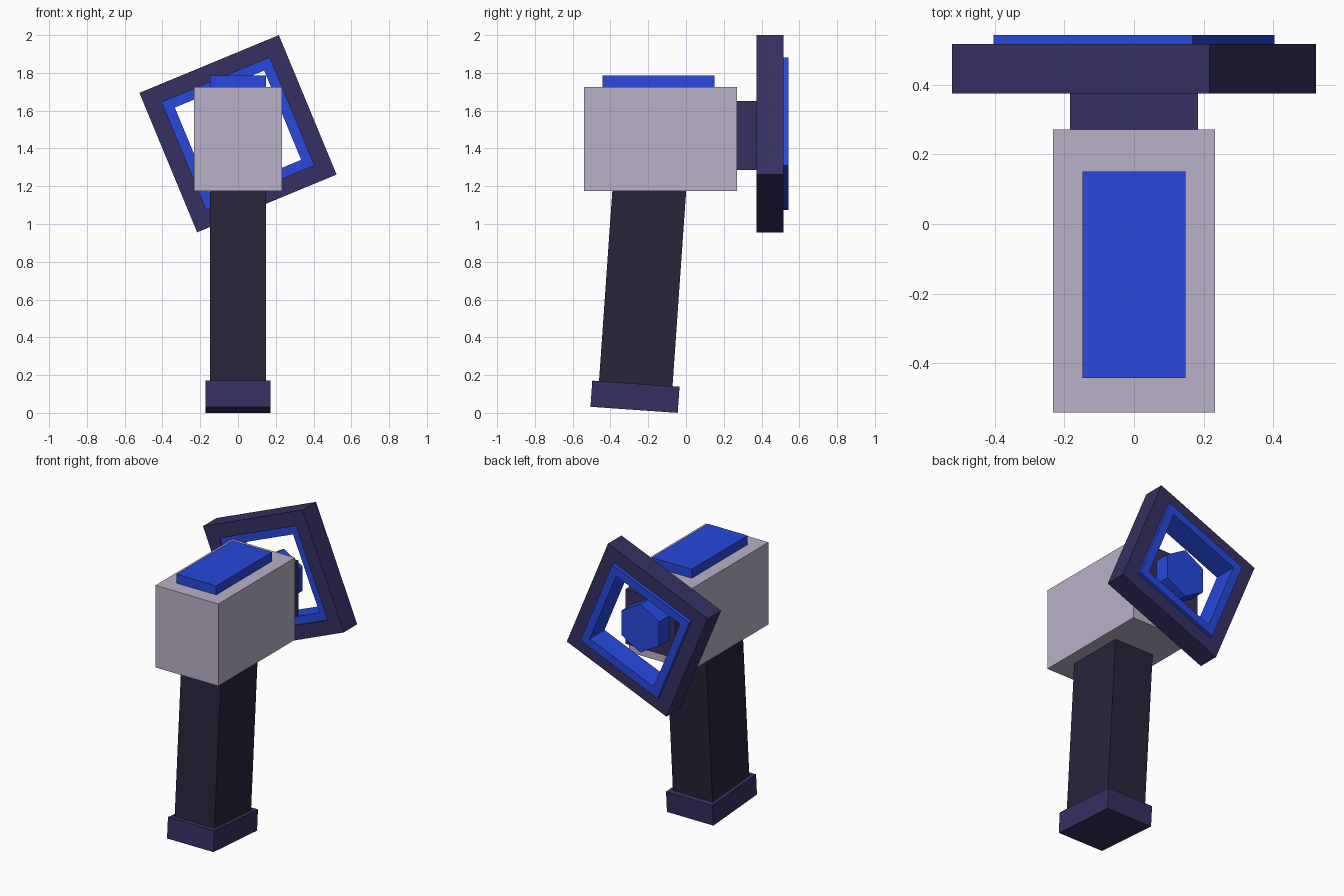
import bpy, bmesh
from math import cos, sin, pi, radians

if "Cube" in bpy.data.objects:
    bpy.data.objects.remove(bpy.data.objects["Cube"])

AXIS_Z = 1.478  # height of the head axis, which runs along y


def paint(name, rgb):
    mat = bpy.data.materials.new(name)
    mat.diffuse_color = (*rgb, 1)
    mat.use_nodes = True
    mat.node_tree.nodes["Principled BSDF"].inputs["Base Color"].default_value = mat.diffuse_color
    return mat


purple = paint("purple", (0.036, 0.030, 0.120))
dark = paint("dark_grip", (0.020, 0.018, 0.042))
pale = paint("pale_lilac", (0.49, 0.44, 0.58))
blue = paint("bright_blue", (0.020, 0.065, 0.73))


def finish(name, bm, mat):
    bmesh.ops.recalc_face_normals(bm, faces=bm.faces)
    mesh = bpy.data.meshes.new(name)
    bm.to_mesh(mesh)
    bm.free()
    mesh.materials.append(mat)
    obj = bpy.data.objects.new(name, mesh)
    bpy.context.collection.objects.link(obj)
    return obj


def box(name, centre, size, mat, tilt=0):
    bm = bmesh.new()
    bmesh.ops.create_cube(bm, size=1)
    bmesh.ops.scale(bm, vec=size, verts=bm.verts)
    obj = finish(name, bm, mat)
    obj.location = centre
    obj.rotation_euler.x = radians(tilt)
    return obj


def loop(bm, r, y, sides, turn):
    return [bm.verts.new((r * cos(turn + 2 * pi * i / sides), y,
                          AXIS_Z + r * sin(turn + 2 * pi * i / sides)))
            for i in range(sides)]


def bridge(bm, a, b):
    n = len(a)
    for i in range(n):
        j = (i + 1) % n
        bm.faces.new((a[i], a[j], b[j], b[i]))


def square_ring(name, r_out, r_in, y0, y1, mat):
    bm = bmesh.new()
    loops = [loop(bm, r, y, 4, radians(67.5))
             for r, y in ((r_out, y0), (r_out, y1), (r_in, y1), (r_in, y0))]
    for k in range(4):
        bridge(bm, loops[k], loops[(k + 1) % 4])
    return finish(name, bm, mat)


def prism(name, r, y0, y1, sides, turn, mat):
    bm = bmesh.new()
    a, b = loop(bm, r, y0, sides, turn), loop(bm, r, y1, sides, turn)
    bridge(bm, a, b)
    bm.faces.new(a)
    bm.faces.new(b)
    return finish(name, bm, mat)


# Leaning handle and its foot
box("handle_foot", (0, -0.27, 0.0855), (0.344, 0.463, 0.139), purple, -4)
box("handle", (0, -0.231, 0.655), (0.294, 0.39, 1.08), dark, -4)

# Head block with raised top panel and rear neck
box("head_block", (0, -0.135, 1.45), (0.466, 0.812, 0.55), pale)
box("top_panel", (0, -0.146, 1.75), (0.296, 0.592, 0.07), blue)
box("rear_neck", (0, 0.322, 1.468), (0.368, 0.116, 0.366), purple)

# Twisted square frame, its blue lining and the hexagonal core
square_ring("outer_frame", 0.565, 0.436, 0.374, 0.517, purple)
square_ring("frame_lining", 0.437, 0.362, 0.385, 0.542, blue)
prism("hex_core", 0.162, 0.37, 0.485, 6, pi / 2, blue)
